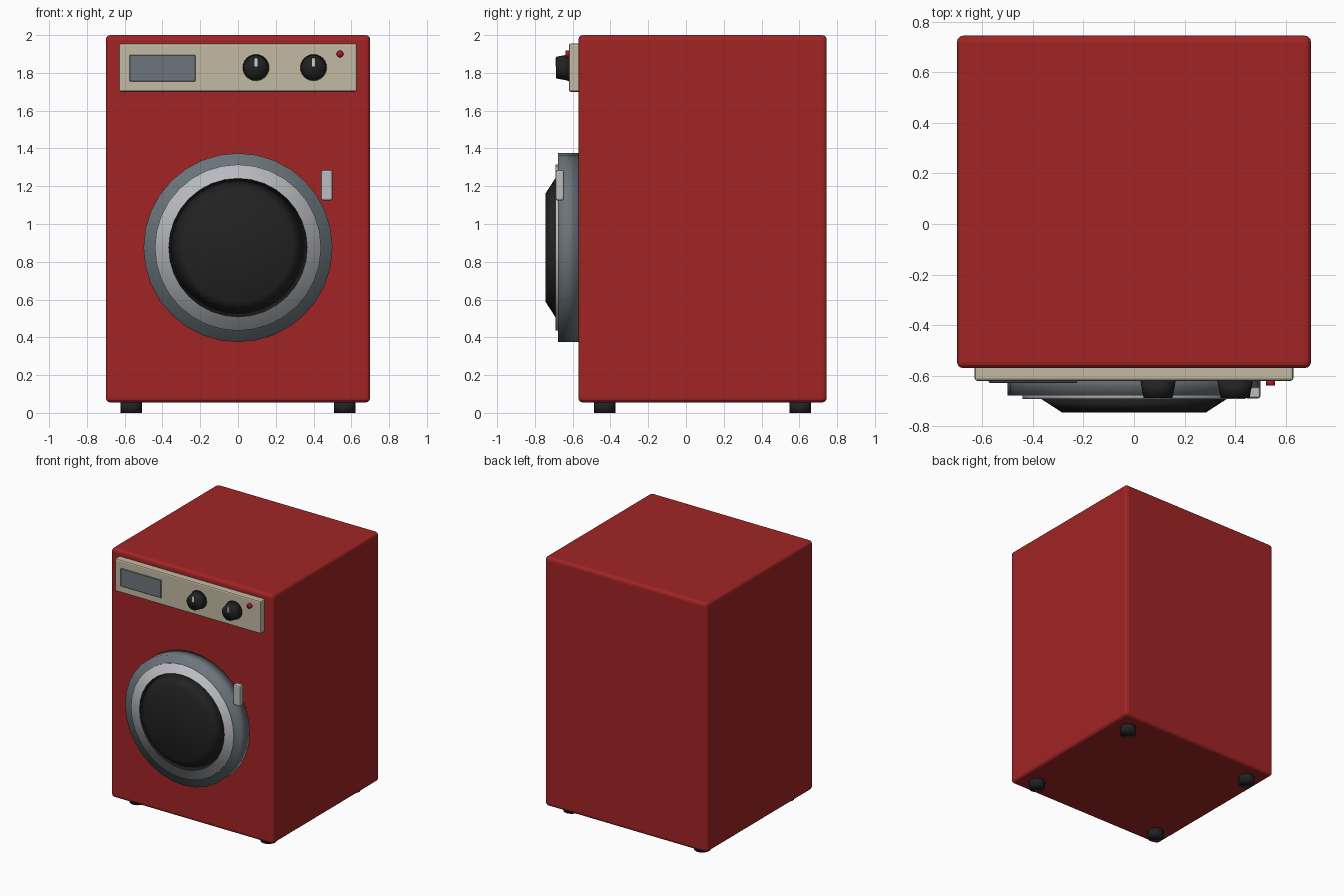
import bpy, bmesh, math
from mathutils import Matrix, Vector

cube = bpy.data.objects.get("Cube")
if cube:
    bpy.data.objects.remove(cube, do_unlink=True)


def material(name, rgb):
    mat = bpy.data.materials.new(name)
    mat.use_nodes = True
    mat.diffuse_color = (*rgb, 1)
    bsdf = next(n for n in mat.node_tree.nodes if n.type == 'BSDF_PRINCIPLED')
    bsdf.inputs["Base Color"].default_value = (*rgb, 1)
    return mat


RED = material("red enamel", (0.36, 0.018, 0.018))
CREAM = material("cream panel", (0.55, 0.49, 0.37))
STEEL = material("blue grey steel", (0.15, 0.18, 0.2))
SILVER = material("silver", (0.5, 0.51, 0.53))
BLACK = material("black", (0.016, 0.016, 0.016))
LAMP = material("red lamp", (0.4, 0.01, 0.025))
WHITE = material("pale mark", (0.68, 0.64, 0.54))


def add_object(name, bm, mat):
    mesh = bpy.data.meshes.new(name)
    bm.to_mesh(mesh)
    bm.free()
    mesh.materials.append(mat)
    obj = bpy.data.objects.new(name, mesh)
    bpy.context.collection.objects.link(obj)
    return obj


def box(name, mat, x, y, z, bevel=0, segments=2):
    """Box between the (low, high) limits on each axis, with rounded edges."""
    bm = bmesh.new()
    limits = (x, y, z)
    centre = Vector([(a + b) / 2 for a, b in limits])
    size = Vector([b - a for a, b in limits])
    bmesh.ops.create_cube(bm, size=1, matrix=Matrix.LocRotScale(centre, None, size))
    if bevel:
        bmesh.ops.bevel(bm, geom=bm.edges[:], offset=bevel, segments=segments,
                        profile=0.5, affect='EDGES')
    return add_object(name, bm, mat)


def disc(name, mat, centre, r_base, r_end, depth, sides=32, facing_front=True):
    """Solid round part growing from its base centre, to the front or upwards."""
    bm = bmesh.new()
    turn = Matrix.Rotation(math.pi / 2 if facing_front else 0, 4, 'X')
    place = Matrix.Translation(centre) @ turn @ Matrix.Translation((0, 0, depth / 2))
    bmesh.ops.create_cone(bm, cap_ends=True, segments=sides, radius1=r_base,
                          radius2=r_end, depth=depth, matrix=place)
    for face in bm.faces:
        face.smooth = True
    return add_object(name, bm, mat)


# Cabinet and control panel
FRONT = -0.57
PANEL = -0.62
box("cabinet", RED, (-0.7, 0.7), (FRONT, 0.745), (0.055, 2), 0.025, 3)
box("control_panel", CREAM, (-0.63, 0.63), (PANEL, FRONT + 0.01), (1.7, 1.955), 0.01)
box("display_screen", STEEL, (-0.575, -0.225), (PANEL - 0.008, PANEL + 0.001),
    (1.755, 1.895), 0.003, 1)
disc("indicator_lamp", LAMP, (0.54, PANEL, 1.9), 0.018, 0.018, 0.018, 16)

# Dials with pointer marks
for side, x in (("inner", 0.095), ("outer", 0.4)):
    disc(side + "_dial", BLACK, (x, PANEL, 1.828), 0.07, 0.057, 0.068, 24)
    box(side + "_dial_mark", WHITE, (x - 0.008, x + 0.008), (-0.692, -0.685),
        (1.835, 1.88))

# Round door
AXIS = 0.875
disc("door_frame", STEEL, (0, FRONT, AXIS), 0.5, 0.5, 0.108)
disc("door_ring", SILVER, (0, -0.67, AXIS), 0.44, 0.44, 0.022)
disc("door_glass", BLACK, (0, -0.69, AXIS), 0.37, 0.285, 0.055)
box("door_handle", SILVER, (0.44, 0.5), (-0.69, -0.645), (1.125, 1.285), 0.01)

# Feet
for side, x in (("right", -0.565), ("left", 0.565)):
    for end, y in (("front", -0.43), ("back", 0.605)):
        disc(f"{end}_{side}_foot", BLACK, (x, y, 0), 0.058, 0.058, 0.06, 20, False)
